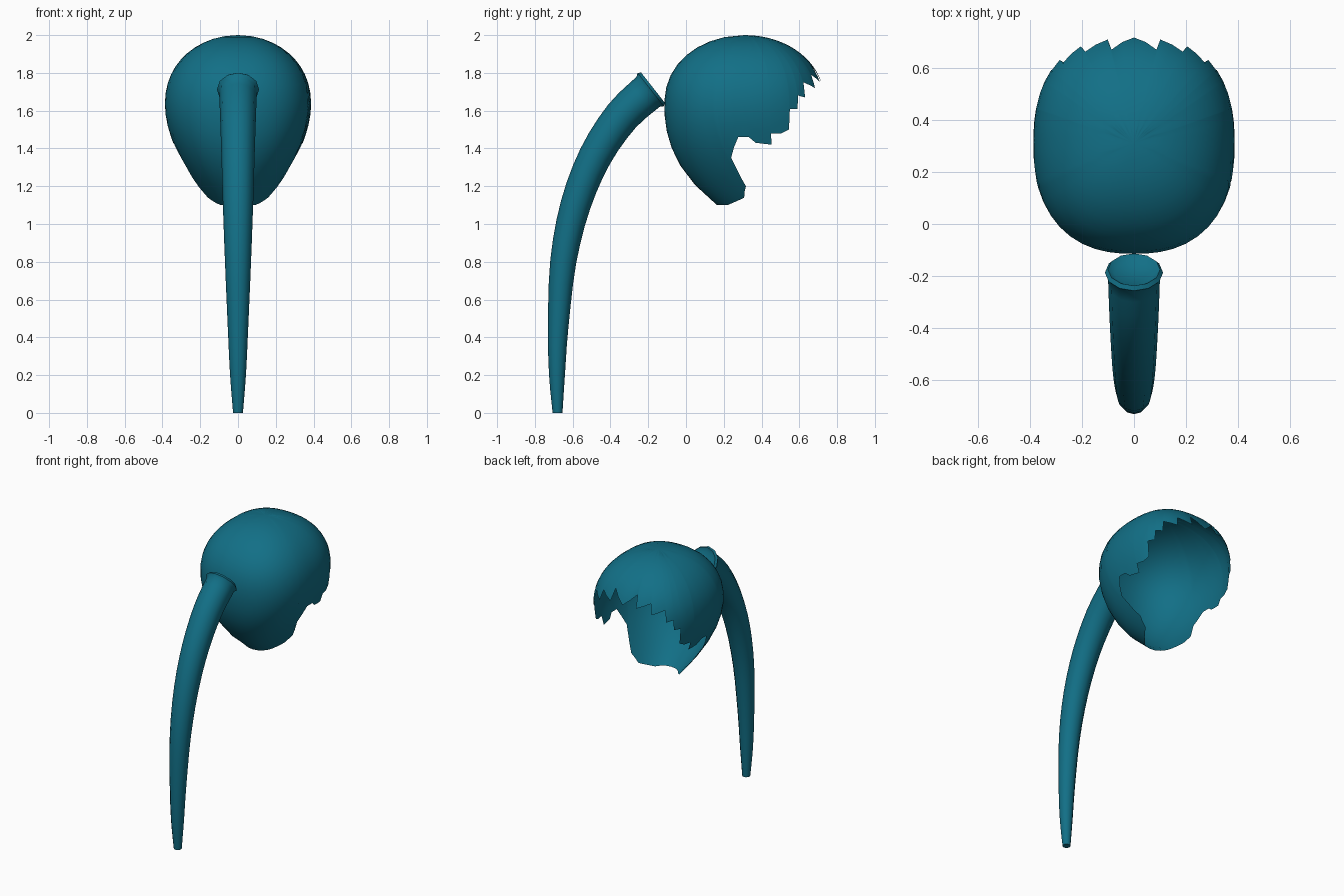
import bpy, bmesh
from math import sin, cos, pi, radians, ceil
from mathutils import Vector

cube = bpy.data.objects.get("Cube")
if cube:
    bpy.data.objects.remove(cube, do_unlink=True)

teal = bpy.data.materials.new("teal hair")
teal.use_nodes = True
colour = (0.006, 0.16, 0.24, 1)
teal.diffuse_color = colour
teal.node_tree.nodes["Principled BSDF"].inputs["Base Color"].default_value = colour


def finish(bm, name, sharp):
    bmesh.ops.recalc_face_normals(bm, faces=bm.faces)
    mesh = bpy.data.meshes.new(name)
    bm.to_mesh(mesh)
    bm.free()
    mesh.materials.append(teal)
    obj = bpy.data.objects.new(name, mesh)
    bpy.context.collection.objects.link(obj)
    bpy.ops.object.select_all(action='DESELECT')
    obj.select_set(True)
    bpy.context.view_layer.objects.active = obj
    bpy.ops.object.shade_smooth_by_angle(angle=radians(sharp))
    return obj


def scalp_point(phi, z):
    """Point on the rounded scalp; phi is measured from the face side."""
    rx, ry, cy = 0.387, 0.425, 0.31
    if z > 1.63:
        k = max(0, 1 - ((z - 1.63) / 0.37) ** 2.2) ** 0.5
        rx, ry = rx * k, ry * k
    else:
        t = (1.63 - z) / 0.53
        rx *= 1 - 0.65 * t ** 1.8
        ry *= 1 - 0.28 * t ** 3
        cy += 0.16 * t * t
    s, c, p = sin(phi), cos(phi), 2.4
    r = (abs(s / rx) ** p + abs(c / ry) ** p) ** (-1 / p)
    return Vector((r * s, cy + r * c, z))


# Hem of the hair: angle from the face, height (jagged fringe to nape)
hem = [(0, 1.75), (13.5, 1.83), (14.2, 1.75), (28, 1.79), (28.7, 1.72),
       (41, 1.75), (41.7, 1.67), (48, 1.68), (48.7, 1.61), (55, 1.61),
       (55.7, 1.5), (62, 1.48), (70, 1.48), (70.7, 1.42), (84, 1.43),
       (89, 1.46), (98, 1.46), (111, 1.35), (113, 1.25), (115, 1.2),
       (131, 1.14), (160, 1.1), (180, 1.1)]
half = []
for (a, za), (b, zb) in zip(hem, hem[1:]):
    n = ceil((b - a) / 8)
    half += [(a + (b - a) * i / n, za + (zb - za) * i / n) for i in range(n)]
half.append(hem[-1])
columns = half + [(-a, z) for a, z in reversed(half[1:-1])]

# Open hair shell
bm = bmesh.new()
crown = bm.verts.new((0, 0.31, 2))
rows = 14
strands = []
for a, low in columns:
    heights = [2 - (2 - low) * (i / rows) ** 1.7 for i in range(1, rows + 1)]
    strands.append([bm.verts.new(scalp_point(radians(a), z)) for z in heights])
for i, left in enumerate(strands):
    right = strands[(i + 1) % len(strands)]
    bm.faces.new((crown, left[0], right[0]))
    for j in range(rows - 1):
        bm.faces.new((left[j], left[j + 1], right[j + 1], right[j]))
finish(bm, "hair_shell", 60)

# Ponytail: (y, z, radius) from tip to root
path = [(-0.68, 0, 0.026), (-0.683, 0.2, 0.042), (-0.677, 0.45, 0.054),
        (-0.65, 0.8, 0.069), (-0.585, 1.1, 0.08), (-0.48, 1.36, 0.088),
        (-0.34, 1.57, 0.095), (-0.2, 1.7, 0.1)]
smooth = []
for i in range(len(path) - 1):
    p0, p1, p2, p3 = (Vector(path[min(max(i + k, 0), len(path) - 1)])
                      for k in (-1, 0, 1, 2))
    for u in (0, 1 / 3, 2 / 3):
        smooth.append(0.5 * (2 * p1 + (p2 - p0) * u
                             + (2 * p0 - 5 * p1 + 4 * p2 - p3) * u ** 2
                             + (3 * p1 - p0 - 3 * p2 + p3) * u ** 3))
# Flared rim and dished end at the root
smooth += [Vector(p) for p in ((-0.2, 1.7, 0.1), (-0.187, 1.712, 0.112),
                               (-0.175, 1.722, 0.1), (-0.19, 1.71, 0.075))]
bm = bmesh.new()
sides = 12
rings = []
for i, p in enumerate(smooth):
    if i == 0:
        along = Vector((0, 0, 1))
    elif i >= len(smooth) - 4:
        along = Vector((0, 0.79, 0.62))
    else:
        d = smooth[i + 1] - smooth[i - 1]
        along = Vector((0, d.x, d.y)).normalized()
    across = Vector((1, 0, 0))
    up = along.cross(across)
    centre = Vector((0, p.x, p.y))
    rings.append([bm.verts.new(centre + p.z * (across * cos(2 * pi * k / sides)
                                               + up * sin(2 * pi * k / sides)))
                  for k in range(sides)])
for low, high in zip(rings, rings[1:]):
    for k in range(sides):
        m = (k + 1) % sides
        bm.faces.new((low[k], low[m], high[m], high[k]))
bm.faces.new(rings[0])
bm.faces.new(rings[-1])
finish(bm, "ponytail", 50)
